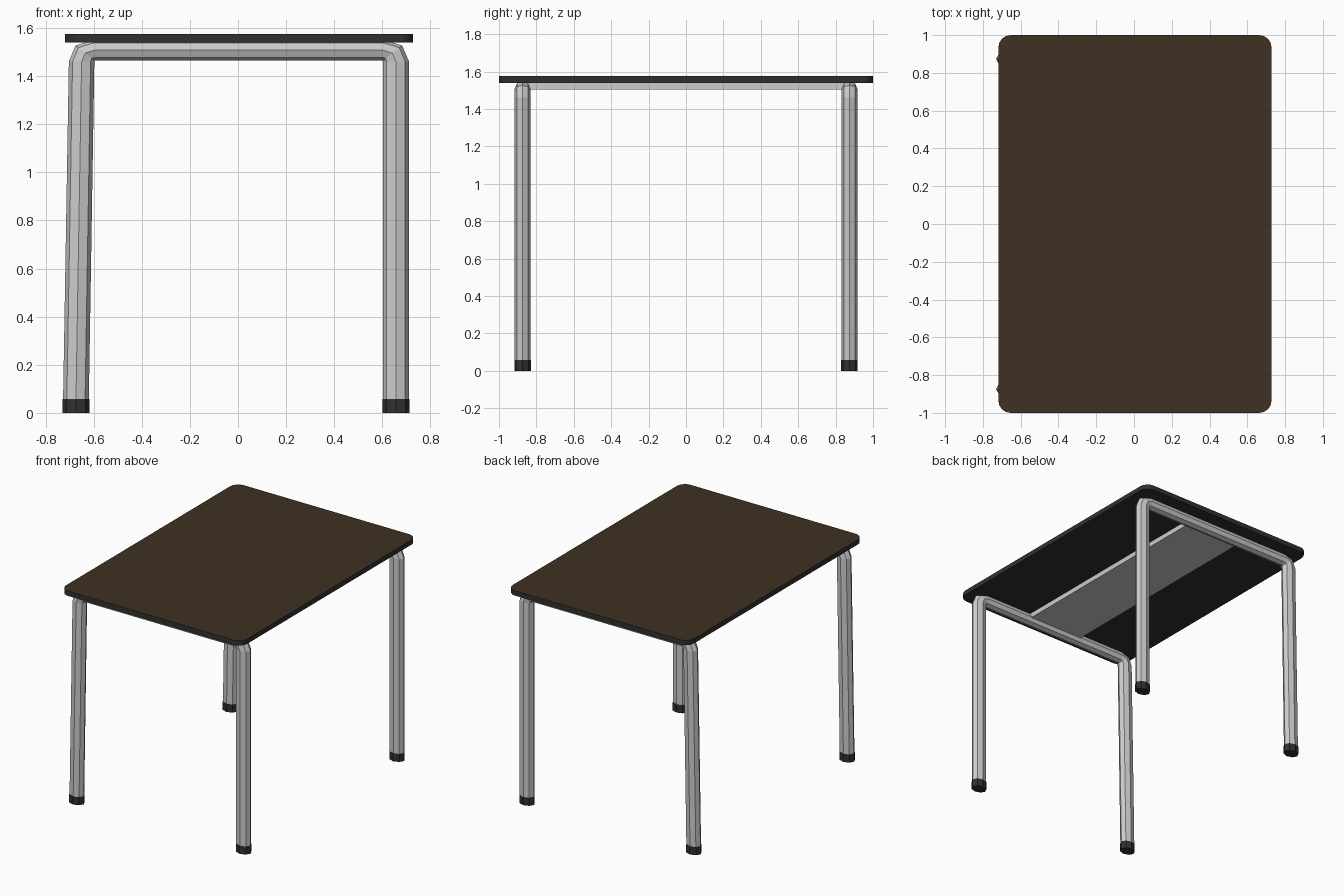
import bpy, bmesh, math

if "Cube" in bpy.data.objects:
    bpy.data.objects.remove(bpy.data.objects["Cube"])


def material(name, rgb):
    m = bpy.data.materials.new(name)
    m.diffuse_color = (*rgb, 1)
    m.use_nodes = True
    m.node_tree.nodes["Principled BSDF"].inputs["Base Color"].default_value = m.diffuse_color
    return m


WOOD = material("dark_wood", (0.05, 0.03, 0.015))
BLACK = material("black_plastic", (0.03, 0.03, 0.03))


def finish(name, bm, *mats):
    bmesh.ops.recalc_face_normals(bm, faces=bm.faces)
    me = bpy.data.meshes.new(name)
    bm.to_mesh(me)
    bm.free()
    for m in mats:
        me.materials.append(m)
    ob = bpy.data.objects.new(name, me)
    bpy.context.collection.objects.link(ob)
    return ob


def tube(name, stations, y, ry, *mats, sides=8):
    # each station is an (outer, inner) pair of x,z points spanning the tube
    bm = bmesh.new()
    rings = []
    for (ox, oz), (ix, iz) in stations:
        ring = []
        for k in range(sides):
            a = 2 * math.pi * k / sides
            t = (1 + math.cos(a)) / 2
            ring.append(bm.verts.new((ix + (ox - ix) * t, y + ry * math.sin(a), iz + (oz - iz) * t)))
        rings.append(ring)
    for r, s in zip(rings, rings[1:]):
        for k in range(sides):
            j = (k + 1) % sides
            bm.faces.new((r[k], r[j], s[j], s[k]))
    bm.faces.new(rings[0])
    bm.faces.new(rings[-1])
    return finish(name, bm, *mats)


# table top: rounded slab, wood on top, black edge and underside
X0, X1, Y, R, SEG = -0.718, 0.728, 1.0, 0.065, 4
bm = bmesh.new()
outline = []
for cx, cy, start in ((X1 - R, Y - R, 0), (X0 + R, Y - R, 90), (X0 + R, R - Y, 180), (X1 - R, R - Y, 270)):
    for i in range(SEG + 1):
        a = math.radians(start + 90 * i / SEG)
        outline.append(bm.verts.new((cx + R * math.cos(a), cy + R * math.sin(a), 1.54)))
base = bm.faces.new(outline)
ext = bmesh.ops.extrude_face_region(bm, geom=[base], use_keep_orig=True)
for g in ext["geom"]:
    if isinstance(g, bmesh.types.BMVert):
        g.co.z = 1.575
for f in bm.faces:
    f.material_index = 0 if f.calc_center_median().z > 1.57 else 1
finish("table_top", bm, WOOD, BLACK)

# bent tube frames: slanted leg at -x, upright leg at +x
bend_l = [((-0.703, 1.46), (-0.597, 1.46)), ((-0.675, 1.527), (-0.596, 1.464)), ((-0.60, 1.55), (-0.594, 1.465))]
bend_r = [((0.605, 1.55), (0.599, 1.465)), ((0.682, 1.527), (0.601, 1.464)), ((0.711, 1.46), (0.602, 1.46))]
path = [((-0.727, 0.05), (-0.62, 0.05))] + bend_l + bend_r + [((0.711, 0.05), (0.602, 0.05))]
for label, y in (("front", -0.874), ("back", 0.874)):
    tube(label + "_leg_frame", path, y, 0.042)
    for side, a, b in (("left", -0.73, -0.618), ("right", 0.713, 0.6)):
        tube(f"{label}_{side}_foot", [((a, 0), (b, 0)), ((a, 0.057), (b, 0.057))], y, 0.044, BLACK)

# flat support beam under the top
bm = bmesh.new()
bmesh.ops.create_cube(bm, size=1)
for v in bm.verts:
    v.co = (v.co.x * 0.44, v.co.y * 1.72, 1.5225 + v.co.z * 0.036)
finish("support_beam", bm)
